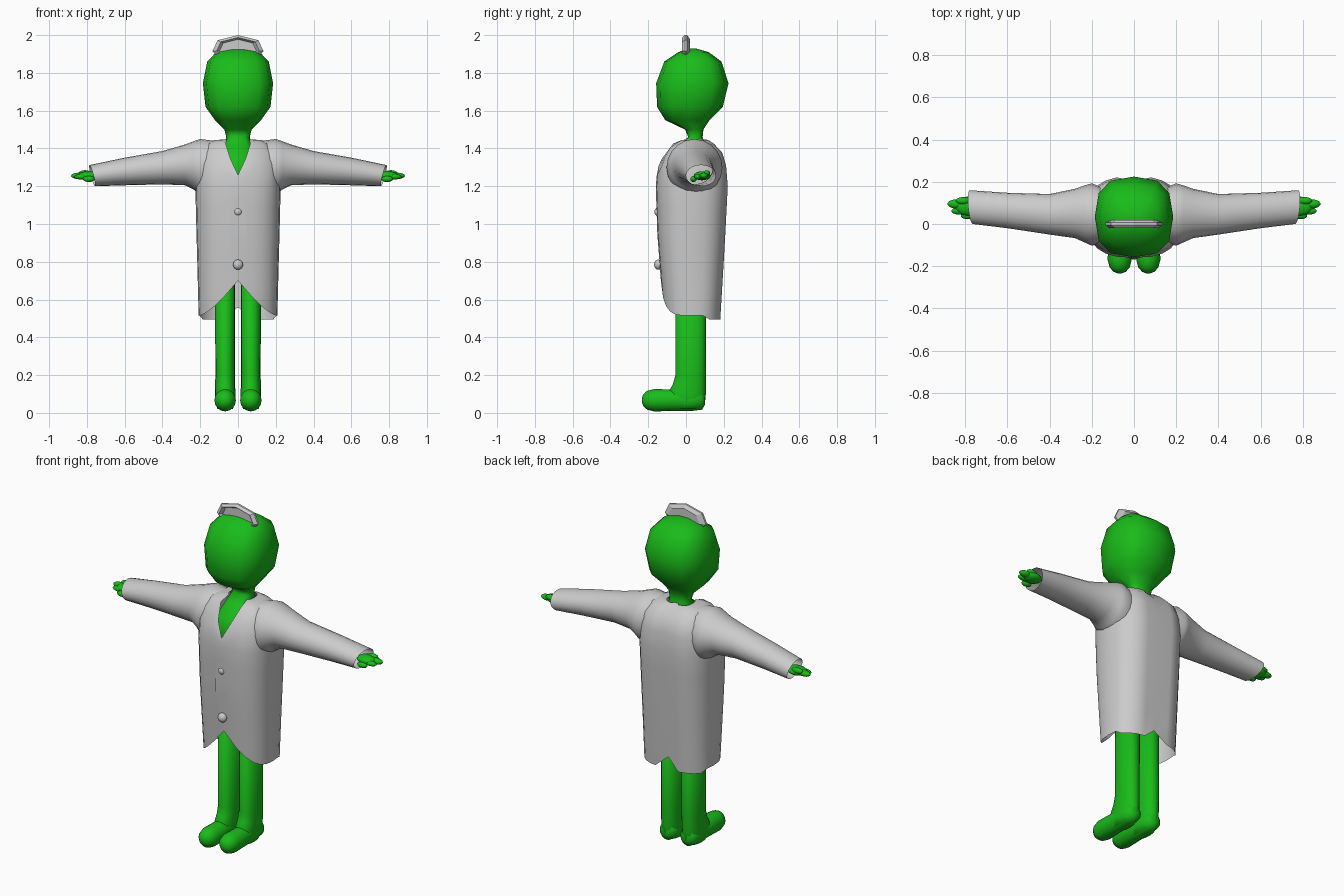
import bpy, bmesh, math
from mathutils import Vector

if "Cube" in bpy.data.objects:
    bpy.data.objects.remove(bpy.data.objects["Cube"])

green = bpy.data.materials.new("green")
green.diffuse_color = (0.01, 0.5, 0.01, 1)
green.use_nodes = True
green.node_tree.nodes["Principled BSDF"].inputs["Base Color"].default_value = green.diffuse_color


def finish(name, bm, mat=None, smooth=True):
    bmesh.ops.recalc_face_normals(bm, faces=bm.faces)
    me = bpy.data.meshes.new(name)
    bm.to_mesh(me)
    bm.free()
    for p in me.polygons:
        p.use_smooth = smooth
    ob = bpy.data.objects.new(name, me)
    bpy.context.collection.objects.link(ob)
    if mat:
        me.materials.append(mat)
    return ob


def loft(name, rings, caps=(False, False), mat=None, smooth=True):
    bm = bmesh.new()
    vs = [[bm.verts.new(p) for p in r] for r in rings]
    n = len(vs[0])
    for a, b in zip(vs, vs[1:]):
        for i in range(n):
            j = (i + 1) % n
            bm.faces.new((a[i], a[j], b[j], b[i]))
    if caps[0]:
        bm.faces.new(vs[0])
    if caps[1]:
        bm.faces.new(vs[-1])
    return finish(name, bm, mat, smooth)


def power(v, p):
    return math.copysign(abs(v) ** p, v)


def flat_ring(z, a, y0, y1, n=12, p=0.8, cx=0):
    """Horizontal rounded section between depths y0 and y1."""
    out = []
    for i in range(n):
        t = 2 * math.pi * i / n
        out.append((cx + a * power(math.sin(t), p),
                    (y0 + y1) / 2 - (y1 - y0) / 2 * power(math.cos(t), p), z))
    return out


def ball(name, loc, scale, mat=None, seg=14):
    bm = bmesh.new()
    bmesh.ops.create_uvsphere(bm, u_segments=seg, v_segments=8, radius=1)
    for v in bm.verts:
        v.co = Vector(loc) + v.co * Vector(scale)
    return finish(name, bm, mat)


# Body, neck and head in one loft
body = [(0.85, .125, -.05, .11), (1.2, .14, -.11, .14), (1.27, .13, -.135, .13),
        (1.35, .10, -.11, .12), (1.42, .075, -.04, .1), (1.46, .062, .012, .088),
        (1.50, .072, -.005, .092)]
head = [(1.55, .122, -.11, .125), (1.62, .172, -.153, .195), (1.745, .186, -.158, .225),
        (1.86, .163, -.115, .188), (1.91, .115, -.04, .12), (1.93, .03, .01, .05)]
loft("body_and_head", [flat_ring(*r, p=0.75) for r in body + head], (True, True), green)

# Coat torso: sections (z, half width, front, back)
COAT = [(0.49, .208, -.115, .185), (0.7, .213, -.133, .198), (0.95, .22, -.152, .213),
        (1.2, .226, -.16, .226), (1.31, .222, -.15, .217), (1.38, .2, -.115, .195),
        (1.425, .165, -.08, .15), (1.445, .12, -.04, .12), (1.447, .076, -.015, .108)]


def section(z):
    for a, b in zip(COAT, COAT[1:]):
        if z <= b[0]:
            t = max(0, (z - a[0]) / (b[0] - a[0]))
            return [u + (v - u) * t for u, v in zip(a, b)][1:]
    return COAT[-1][1:]


N = 24
NECKLINE = {0: (1.26, 0), 1: (1.345, .04), 2: (1.425, .065)}  # V opening height and width


def coat_point(i, z):
    a, y0, y1 = section(z)
    t = 2 * math.pi * i / N
    y = (y0 + y1) / 2 - (y1 - y0) / 2 * power(math.cos(t), .75)
    return [a * power(math.sin(t), .75), y - (.022 if i == N // 2 else 0), z]


def hem(i):
    d = min(i, N - i)
    if d == N // 2:
        return .56                                   # back slit
    if d <= 6:                                       # front cutaway
        x = abs(coat_point(i, .55)[0])
        return .515 + .185 * max(0, 1 - x / .205) ** 1.4
    return .515 if d < 8 else .495


rings = [[coat_point(i, hem(i) + (1.2 - hem(i)) * k / 6) for i in range(N)] for k in range(6)]
for z in [r[0] for r in COAT[3:]]:
    ring = []
    for i in range(N):
        d = min(i, N - i)
        if d in NECKLINE:
            top, wide = NECKLINE[d]
            w = (z - 1.2) / .247
            pt = coat_point(i, 1.2 + w * (top - 1.2))
            pt[0] += (math.copysign(wide, pt[0]) - pt[0]) * w * w if d else 0
        else:
            pt = coat_point(i, z)
        ring.append(pt)
    rings.append(ring)
loft("coat", rings)

# Button strip and buttons
strip = bmesh.new()
rows = []
for k in range(1, 12):
    z = .79 + .39 * k / 12
    w = .042 * math.sin(math.pi * k / 12) ** .8
    y = section(z)[1] - .003
    rows.append([strip.verts.new((x, y, z)) for x in (-w, w)])
for a, b in zip(rows, rows[1:]):
    strip.faces.new((a[0], a[1], b[1], b[0]))
finish("button_strip", strip)
ball("upper_button", (0, -.147, 1.065), (.023, .02, .023))
ball("lower_button", (0, -.147, .785), (.027, .022, .027))

# Sleeve sections: x, y centre, z centre, y radius, z radius, end slant
SLEEVE = [(.12, .04, 1.30, .12, .14, 0), (.2, .045, 1.30, .148, .15, 0),
          (.235, .048, 1.31, .135, .128, 0), (.28, .05, 1.313, .117, .108, 0),
          (.4, .046, 1.298, .096, .088, 0), (.6, .064, 1.278, .084, .073, 0),
          (.772, .08, 1.256, .08, .056, .018)]
# Leg sections: z, half width, front, back
LEG = [(.95, .054, -.055, .105), (.2, .052, -.056, .105), (.15, .053, -.07, .105),
       (.1, .054, -.1, .105), (.05, .053, -.09, .1), (.02, .04, -.07, .075)]
# Foot sections: y, half width, half height
FOOT = [(.1, .02, .025), (.085, .045, .05), (.03, .053, .057), (-.06, .054, .057),
        (-.17, .057, .059), (-.205, .048, .05), (-.226, .03, .032), (-.234, .01, .01)]

for s, side in ((1, "left"), (-1, "right")):
    tube = []
    for x, yc, zc, ry, rz, sl in SLEEVE:
        ts = [2 * math.pi * i / 20 for i in range(20)]
        tube.append([(s * (x + sl * (math.sin(t) * .8 + math.cos(t) * .4)),
                      yc + ry * math.cos(t), zc + rz * math.sin(t)) for t in ts])
    loft(side + "_sleeve", tube)

    # Hand
    ball(side + "_palm", (s * .79, .085, 1.255), (.06, .045, .024), green)
    ball(side + "_finger_1", (s * .842, .095, 1.255), (.043, .022, .017), green)
    ball(side + "_finger_2", (s * .825, .062, 1.25), (.042, .018, .015), green)
    ball(side + "_finger_3", (s * .81, .11, 1.268), (.035, .018, .017), green)
    ball(side + "_thumb", (s * .79, .04, 1.238), (.032, .017, .016), green)

    # Leg and foot
    loft(side + "_leg", [flat_ring(z, a, y0, y1, 16, .9, s * .068) for z, a, y0, y1 in LEG],
         (True, True), green)
    foot = [[(s * .068 + a * math.cos(2 * math.pi * i / 16), y,
              .067 + h * math.sin(2 * math.pi * i / 16)) for i in range(16)]
            for y, a, h in FOOT]
    loft(side + "_foot", foot, (True, True), green)

# Head plate: bevelled flat plate with a shallow dished front
outline = [(-.115, 1.895), (-.135, 1.915), (-.108, 1.973), (0, 2.0),
           (.108, 1.973), (.135, 1.915), (.115, 1.895)]


def plate_ring(y, f):
    return [(x * f, y, 1.92 + (z - 1.92) * f) for x, z in outline]


loft("head_plate", [plate_ring(-.004, .72), plate_ring(-.02, .84), plate_ring(-.006, 1),
                    plate_ring(.006, 1), plate_ring(.02, .75)], (True, True), smooth=False)
